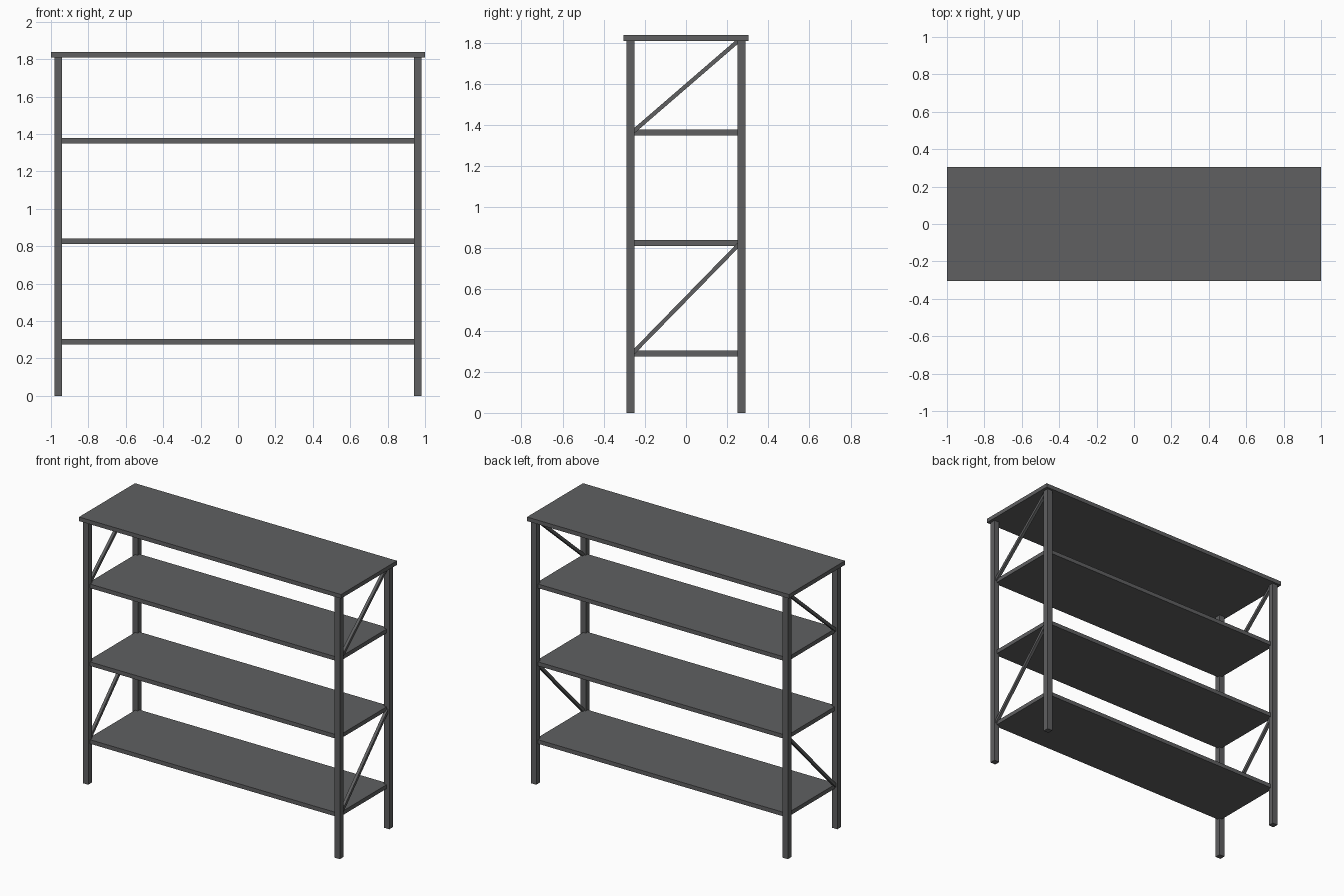
import bpy, math

if "Cube" in bpy.data.objects:
    bpy.data.objects.remove(bpy.data.objects["Cube"])

# dark grey metal
metal = bpy.data.materials.new("dark_grey")
metal.diffuse_color = (0.115, 0.117, 0.12, 1)
metal.use_nodes = True
metal.node_tree.nodes["Principled BSDF"].inputs["Base Color"].default_value = metal.diffuse_color

def box(name, size, loc, rot_x=0.0):
    bpy.ops.mesh.primitive_cube_add(size=1, location=loc, rotation=(rot_x, 0, 0))
    ob = bpy.context.object
    ob.name = name
    ob.scale = size
    bpy.ops.object.transform_apply(location=False, rotation=True, scale=True)
    ob.data.materials.append(metal)
    return ob

def brace(name, x, y0, z0, y1, z1):
    length = math.hypot(y1 - y0, z1 - z0)
    box(name, (0.02, length, 0.02), (x, (y0 + y1) / 2, (z0 + z1) / 2),
        math.atan2(z1 - z0, y1 - y0))

PX, PY, TOP_Z = 0.96, 0.27, 1.81

# overhanging top board
box("top_board", (2.0, 0.61, 0.028), (0, 0, TOP_Z + 0.013))

# three shelves, let into the posts
for label, z in (("lower", 0.289), ("middle", 0.826), ("upper", 1.363)):
    box(label + "_shelf", (2 * PX, 2 * PY, 0.028), (0, 0, z))

for side, sx in (("left", -1), ("right", 1)):
    # square corner posts
    for end, sy in (("front", -1), ("back", 1)):
        box(f"{end}_{side}_post", (0.04, 0.04, TOP_Z), (sx * PX, sy * PY, TOP_Z / 2))
    # diagonal end braces, rising towards the back
    brace(side + "_lower_brace", sx * PX, -0.26, 0.29, 0.26, 0.822)
    brace(side + "_upper_brace", sx * PX, -0.26, 1.365, 0.255, 1.81)
